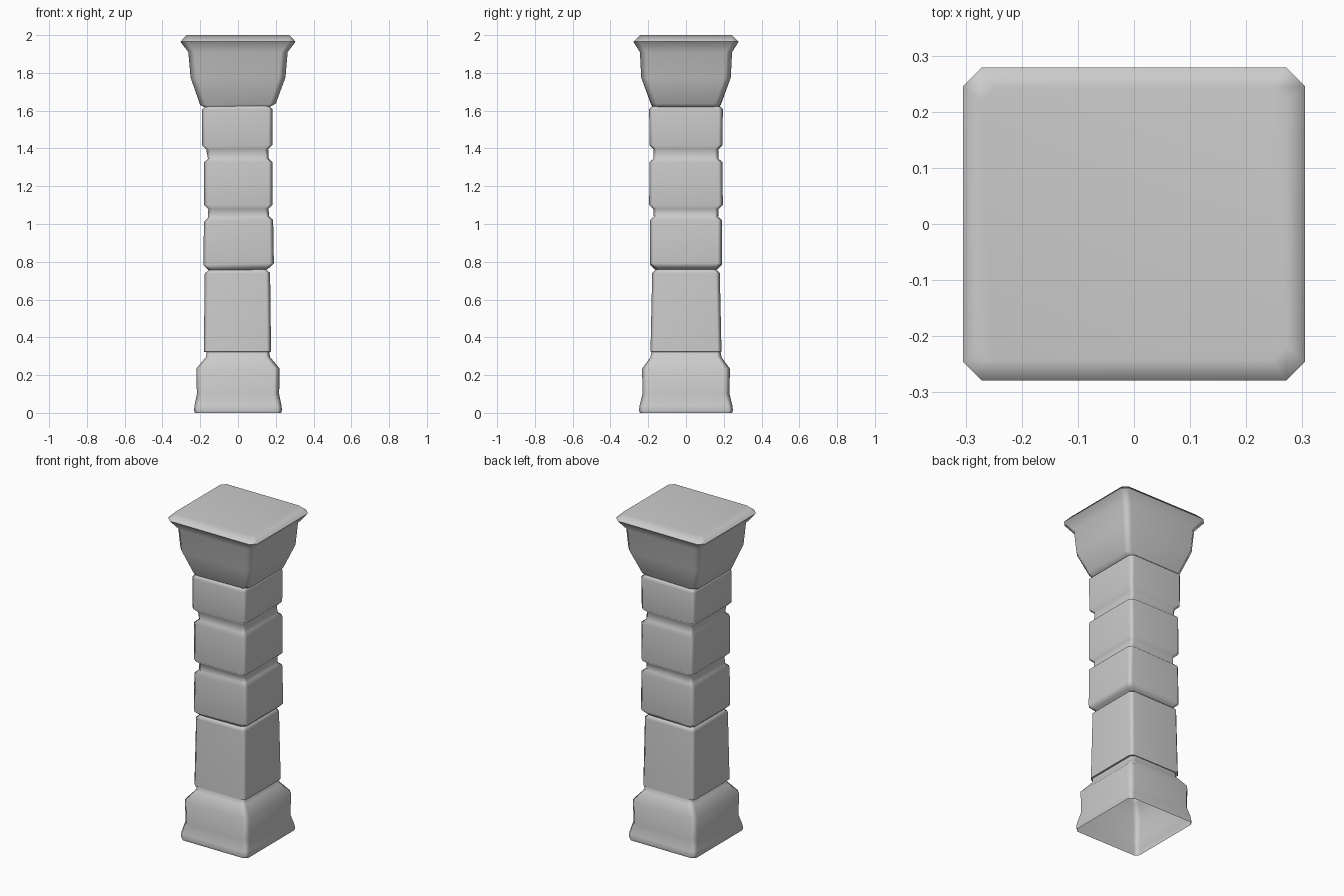
import bpy, bmesh, math

if "Cube" in bpy.data.objects:
    bpy.data.objects.remove(bpy.data.objects["Cube"])


def loft(name, rings, cap_top=False):
    """Stack chamfered rectangles: (z, half x, half y, chamfer, x shift, tilt)."""
    bm = bmesh.new()
    loops = []
    for z, hx, hy, c, dx, tilt in rings:
        pts = [(hx - c, -hy), (hx, -hy + c), (hx, hy - c), (hx - c, hy),
               (-hx + c, hy), (-hx, hy - c), (-hx, -hy + c), (-hx + c, -hy)]
        loops.append([bm.verts.new((x + dx, y, z + tilt * x)) for x, y in pts])
    for a, b in zip(loops, loops[1:]):
        for i in range(8):
            j = (i + 1) % 8
            bm.faces.new((a[i], a[j], b[j], b[i]))
    if cap_top:
        bm.faces.new(loops[-1])
    me = bpy.data.meshes.new(name)
    bm.to_mesh(me)
    bm.free()
    ob = bpy.data.objects.new(name, me)
    bpy.context.collection.objects.link(ob)
    bpy.ops.object.select_all(action='DESELECT')
    ob.select_set(True)
    bpy.context.view_layer.objects.active = ob
    bpy.ops.object.shade_smooth_by_angle(angle=math.radians(60))
    mod = ob.modifiers.new("face_weighting", 'WEIGHTED_NORMAL')
    mod.keep_sharp = True
    return ob


# Flared base, open underneath
loft("base", [
    (0.00, 0.228, 0.244, 0.022, 0, 0),
    (0.015, 0.233, 0.249, 0.025, 0, 0),
    (0.04, 0.230, 0.245, 0.025, 0, 0),
    (0.10, 0.218, 0.231, 0.03, 0, 0),
    (0.235, 0.220, 0.232, 0.03, 0, 0),
    (0.295, 0.170, 0.188, 0.025, 0, 0),
    (0.325, 0.165, 0.183, 0.02, 0, 0),
])

# Stacked shaft blocks: bottom z, top z, half x bottom/top, half y bottom/top, shift, tilt
blocks = [
    (0.322, 0.757, 0.178, 0.173, 0.188, 0.179, -0.003, 0.01),
    (0.765, 1.035, 0.187, 0.183, 0.190, 0.190, 0.003, 0.025),
    (1.080, 1.345, 0.181, 0.181, 0.195, 0.193, 0.002, 0.0),
    (1.395, 1.625, 0.186, 0.187, 0.193, 0.195, -0.004, 0.01),
]
shaft = []
for i, (z0, z1, xb, xt, yb, yt, dx, t) in enumerate(blocks):
    if i == 0:
        shaft.append((z0, xb - 0.012, yb - 0.012, 0.02, dx, 0))
        shaft.append((z0 + 0.002, xb, yb, 0.022, dx, 0))
    else:
        shaft.append((z0, xb - 0.022, yb - 0.022, 0.02, dx, t))
        shaft.append((z0 + 0.022, xb, yb, 0.022, dx, t))
    shaft.append((z1 - 0.018, xt, yt, 0.022, dx, t))
    shaft.append((z1, xt - 0.02, yt - 0.02, 0.02, dx, t))
loft("shaft_blocks", shaft)

# Flaring capital with overhanging slab edge
loft("capital", [
    (1.615, 0.166, 0.170, 0.02, 0, 0.02),
    (1.633, 0.200, 0.184, 0.03, 0, 0.02),
    (1.775, 0.251, 0.237, 0.035, 0, 0),
    (1.91, 0.263, 0.244, 0.035, 0, 0),
    (1.965, 0.305, 0.279, 0.034, 0, 0),
    (2.00, 0.272, 0.243, 0.025, 0, 0),
], cap_top=True)
